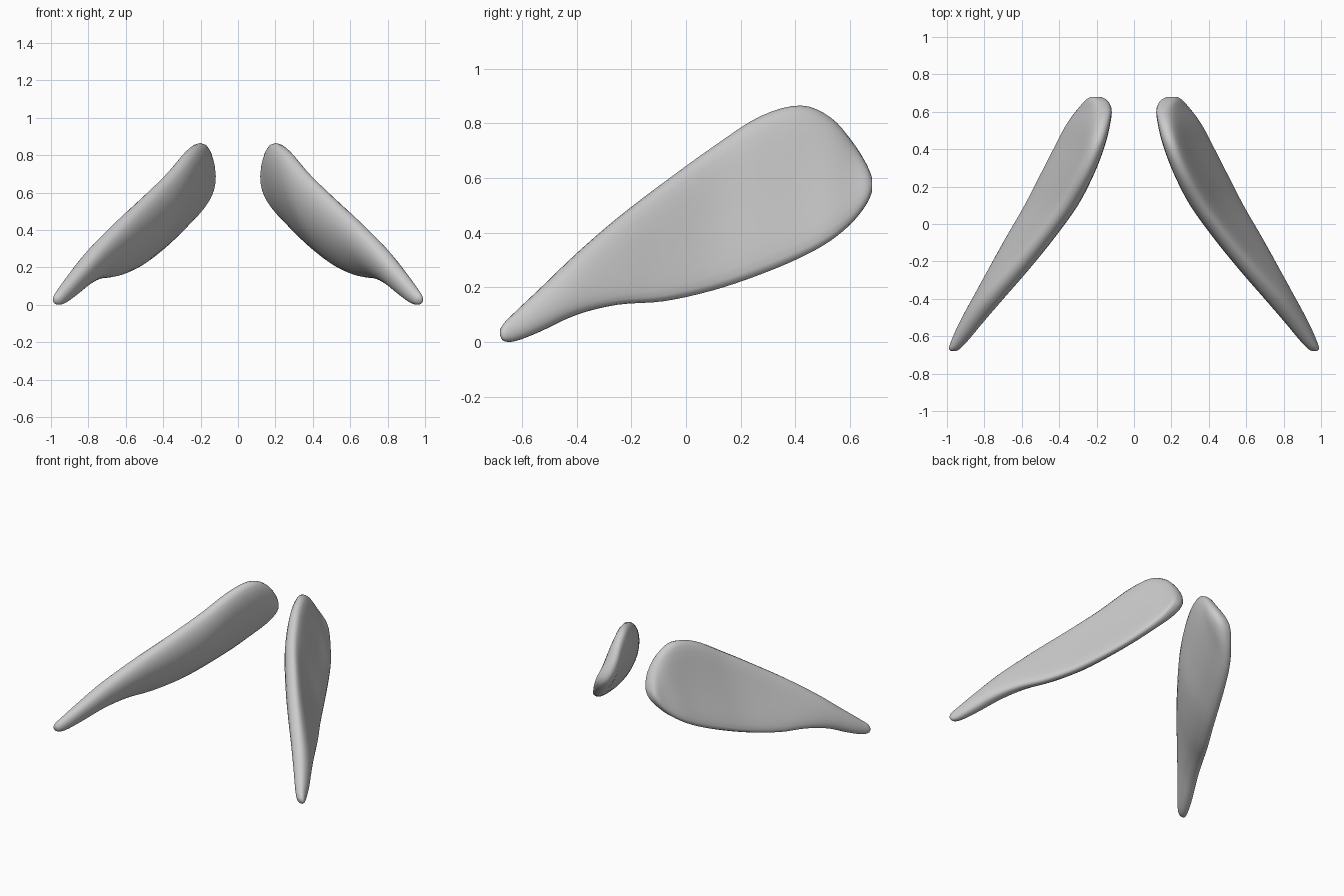
import bpy
import bmesh
import math

default_cube = bpy.data.objects.get("Cube")
if default_cube:
    bpy.data.objects.remove(default_cube, do_unlink=True)

# One flat colour for both blades
grey = bpy.data.materials.new("plain grey")
grey.use_nodes = True
grey.diffuse_color = (0.6, 0.6, 0.6, 1)
grey.node_tree.nodes["Principled BSDF"].inputs["Base Color"].default_value = grey.diffuse_color

# Stations from tip to head:
# y, lower z, upper z, lower x, upper x, half thickness, inward bow
STATIONS = [
    (-.68, .025, .045, .967, .963, .012, 0),
    (-.665, .004, .07, .965, .952, .03, 0),
    (-.62, .005, .115, .945, .915, .042, 0),
    (-.53, .04, .2, .9, .845, .055, 0),
    (-.4, .1, .325, .83, .74, .068, .005),
    (-.25, .137, .455, .755, .615, .075, .02),
    (-.08, .15, .585, .665, .48, .078, .035),
    (.1, .19, .715, .565, .35, .077, .045),
    (.27, .247, .825, .48, .258, .073, .045),
    (.42, .31, .865, .405, .2, .068, .045),
    (.53, .372, .82, .345, .17, .065, .035),
    (.61, .44, .73, .285, .158, .06, .022),
    (.66, .505, .65, .24, .175, .048, .01),
    (.68, .55, .6, .215, .195, .025, 0),
]
STEPS = 4
SIDES = 28


def blend(a, b, c, d, t):
    """Smooth curve from b to c."""
    return b + t * ((c - a) + t * ((2 * a - 5 * b + 4 * c - d)
                                   + t * (3 * (b - c) + d - a))) / 2


def smooth_stations():
    last = len(STATIONS) - 1
    for i in range(last):
        near = [STATIONS[min(max(i + k, 0), last)] for k in (-1, 0, 1, 2)]
        for step in range(STEPS):
            yield [blend(*column, step / STEPS) for column in zip(*near)]
    yield STATIONS[last]


def section(side, y, low, high, x_low, x_high, half, bow):
    """Rounded, slightly cupped cross-section, hollow on the outer side."""
    for k in range(SIDES):
        angle = math.tau * k / SIDES
        u, s = math.cos(angle), math.sin(angle)
        z = (low + high) / 2 + u * (high - low) / 2
        middle = (x_low + x_high) / 2 + u * (x_high - x_low) / 2 - bow * (1 - u * u)
        x = middle + half * math.copysign(abs(s) ** 0.8, s)
        yield (side * x, y, z)


def blade(name, side):
    bm = bmesh.new()
    rings = [[bm.verts.new(p) for p in section(side, *row)] for row in smooth_stations()]
    for a, b in zip(rings, rings[1:]):
        for k in range(SIDES):
            n = (k + 1) % SIDES
            bm.faces.new((a[k], a[n], b[n], b[k]))
    bm.faces.new(rings[0])
    bm.faces.new(rings[-1])
    bmesh.ops.recalc_face_normals(bm, faces=bm.faces)
    for face in bm.faces:
        face.smooth = True
    mesh = bpy.data.meshes.new(name)
    bm.to_mesh(mesh)
    bm.free()
    mesh.materials.append(grey)
    bpy.context.collection.objects.link(bpy.data.objects.new(name, mesh))


# Mirrored pair
blade("left_blade", 1)
blade("right_blade", -1)
